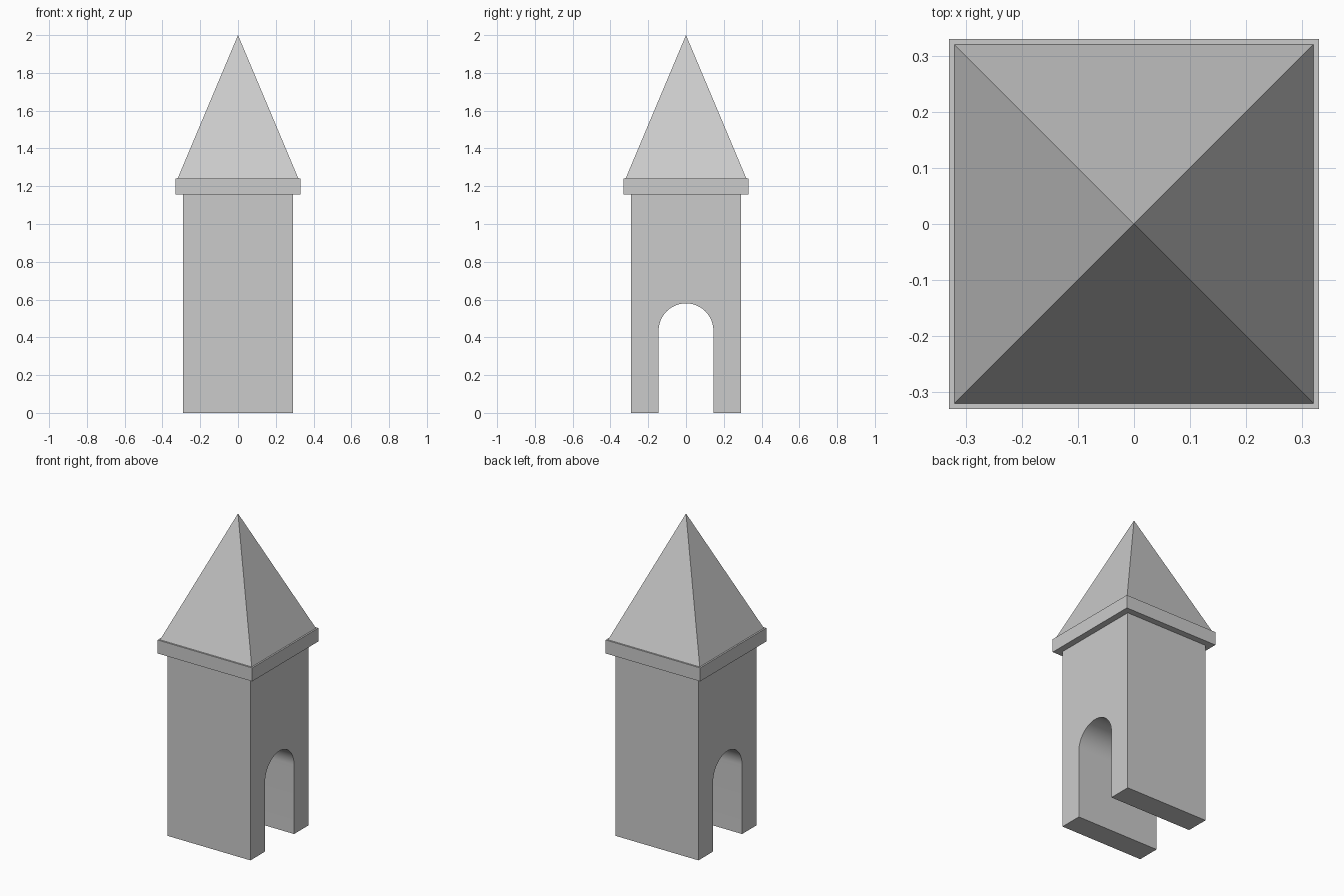
import bpy, bmesh, math

cube = bpy.data.objects.get("Cube")
if cube:
    bpy.data.objects.remove(cube, do_unlink=True)

BODY, EAVE, ROOF = 0.29, 0.33, 0.32      # half widths
BODY_TOP, EAVE_TOP, PEAK = 1.155, 1.24, 2.0
ARCH_R, SPRING, STEPS = 0.145, 0.435, 32

stone = bpy.data.materials.new("grey stone")
stone.use_nodes = True
colour = (0.6, 0.6, 0.6, 1)
stone.diffuse_color = colour
stone.node_tree.nodes["Principled BSDF"].inputs["Base Color"].default_value = colour


def finish(name, bm):
    bmesh.ops.recalc_face_normals(bm, faces=bm.faces)
    mesh = bpy.data.meshes.new(name)
    bm.to_mesh(mesh)
    bm.free()
    mesh.materials.append(stone)
    obj = bpy.data.objects.new(name, mesh)
    bpy.context.collection.objects.link(obj)
    return obj


# Tower body: side profile with an arched passage, extruded along x
arch = [(ARCH_R * math.cos(math.pi * i / STEPS), SPRING + ARCH_R * math.sin(math.pi * i / STEPS))
        for i in range(STEPS + 1)]
profile = [(-BODY, 0), (-BODY, BODY_TOP), (BODY, BODY_TOP), (BODY, 0),
           (ARCH_R, 0)] + arch + [(-ARCH_R, 0)]
bm = bmesh.new()
face = bm.faces.new([bm.verts.new((-BODY, y, z)) for y, z in profile])
ext = bmesh.ops.extrude_face_region(bm, geom=[face])
bmesh.ops.translate(bm, vec=(2 * BODY, 0, 0),
                    verts=[v for v in ext["geom"] if isinstance(v, bmesh.types.BMVert)])
body = finish("tower_body", bm)
bpy.ops.object.select_all(action="DESELECT")
body.select_set(True)
bpy.context.view_layer.objects.active = body
bpy.ops.object.shade_smooth_by_angle(angle=math.radians(30))

# Square eave slab
bm = bmesh.new()
bmesh.ops.create_cube(bm, size=1)
bmesh.ops.scale(bm, vec=(2 * EAVE, 2 * EAVE, EAVE_TOP - BODY_TOP), verts=bm.verts)
bmesh.ops.translate(bm, vec=(0, 0, (EAVE_TOP + BODY_TOP) / 2), verts=bm.verts)
finish("eave_slab", bm)

# Pyramid roof
bm = bmesh.new()
base = [bm.verts.new((sx * ROOF, sy * ROOF, EAVE_TOP))
        for sx, sy in ((-1, -1), (1, -1), (1, 1), (-1, 1))]
tip = bm.verts.new((0, 0, PEAK))
bm.faces.new(base)
for i in range(4):
    bm.faces.new((base[i], base[(i + 1) % 4], tip))
finish("pyramid_roof", bm)
